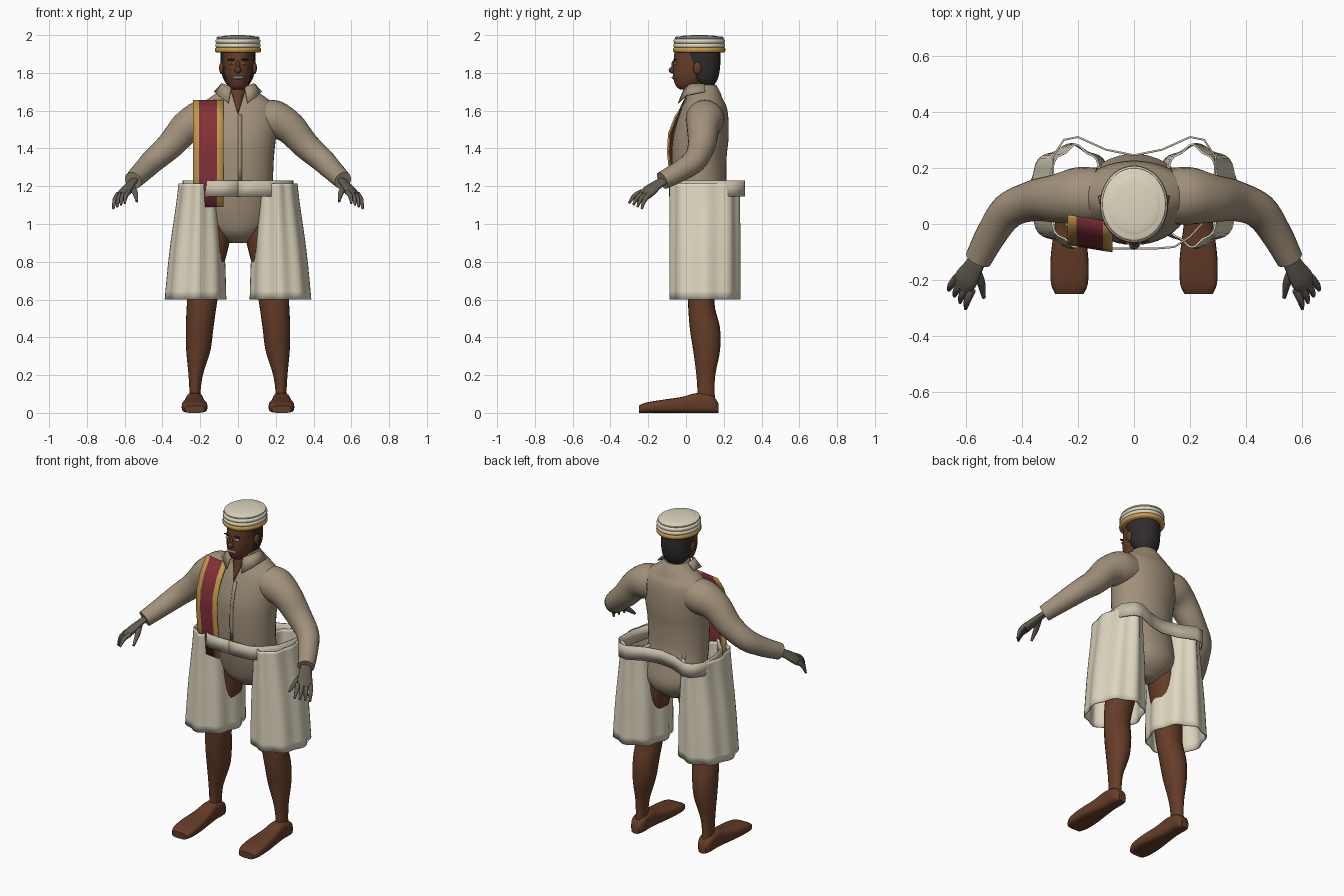
import bpy, bmesh, math
from mathutils import Vector

if "Cube" in bpy.data.objects:
    bpy.data.objects.remove(bpy.data.objects["Cube"])


def material(name, *rgb):
    m = bpy.data.materials.new(name)
    m.use_nodes = True
    m.diffuse_color = (*rgb, 1)
    m.node_tree.nodes["Principled BSDF"].inputs["Base Color"].default_value = (*rgb, 1)
    return m


SHIRT = material("tan_shirt", .36, .285, .2)
CREAM = material("cream_cloth", .74, .68, .53)
BELT = material("belt_beige", .58, .52, .41)
GOLD = material("gold_trim", .56, .32, .07)
RED = material("maroon", .23, .03, .042)
SKIN = material("brown_skin", .13, .046, .021)
HAIR = material("black_hair", .03, .025, .026)
GLOVE = material("grey_hands", .125, .108, .085)
LIPS = material("grey_lips", .17, .21, .21)
EYE = material("eye_white", .75, .7, .6)


def finish(name, bm, mats, thick=0):
    bmesh.ops.recalc_face_normals(bm, faces=bm.faces)
    me = bpy.data.meshes.new(name)
    bm.to_mesh(me)
    bm.free()
    ob = bpy.data.objects.new(name, me)
    bpy.context.collection.objects.link(ob)
    for m in mats:
        me.materials.append(m)
    bpy.ops.object.select_all(action="DESELECT")
    ob.select_set(True)
    bpy.context.view_layer.objects.active = ob
    bpy.ops.object.shade_smooth_by_angle(angle=math.radians(40))
    if thick:
        mod = ob.modifiers.new("thickness", "SOLIDIFY")
        mod.thickness, mod.offset = thick, 0
    return ob


def spline(secs, steps):
    # Catmull-Rom blend between sections of (centre, u, v)
    out = []
    for i in range(len(secs) - 1):
        a, b, c, d = (secs[max(0, min(len(secs) - 1, i + k))] for k in (-1, 0, 1, 2))
        for s in range(steps):
            t = s / steps
            out.append([(2 * q + (r - p) * t + (2 * p - 5 * q + 4 * r - w) * t**2
                         + (3 * q - p - 3 * r + w) * t**3) / 2
                        for p, q, r, w in zip(a, b, c, d)])
    return out + [secs[-1]]


def loft(name, secs, mat, steps=4, n=24, power=1, flute=0, cap=True, thick=0):
    bm = bmesh.new()
    rings = []
    for c, u, v in spline(secs, steps):
        ring = []
        for k in range(n):
            a = math.tau * k / n
            f = 1 + flute * math.cos(8 * a)
            x, y = (math.copysign(abs(w) ** power, w) * f for w in (math.cos(a), math.sin(a)))
            ring.append(bm.verts.new(c + u * x + v * y))
        rings.append(ring)
    for p, q in zip(rings, rings[1:]):
        for k in range(n):
            j = (k + 1) % n
            bm.faces.new((p[k], p[j], q[j], q[k]))
    if cap:
        bm.faces.new(rings[0])
        bm.faces.new(rings[-1])
    return finish(name, bm, [mat], thick)


def level(rows, s=1):
    # horizontal sections: height, centre x, half width, front y, back y
    return [(Vector((s * x, (f + b) / 2, z)), Vector((w, 0, 0)), Vector((0, (b - f) / 2, 0)))
            for z, x, w, f, b in rows]


def along(pts, ref, s=1, flat=1):
    # sections square to a path of x, y, z, radius
    P = [Vector((s * p[0], p[1], p[2])) for p in pts]
    ref = Vector((s * ref[0], ref[1], ref[2]))
    out = []
    for i, p in enumerate(P):
        t = (P[min(i + 1, len(P) - 1)] - P[max(i - 1, 0)]).normalized()
        u = (ref - t * ref.dot(t)).normalized()
        out.append((p, u * pts[i][3], t.cross(u) * pts[i][3] * flat))
    return out


def plate(name, rows, mats, thick=.007):
    # grid of points with one material per column
    bm = bmesh.new()
    V = [[bm.verts.new(p) for p in row] for row in rows]
    for a, b in zip(V, V[1:]):
        for k in range(len(a) - 1):
            bm.faces.new((a[k], a[k + 1], b[k + 1], b[k])).material_index = k % len(mats)
    return finish(name, bm, mats, thick)


def blob(name, loc, size, mat):
    bm = bmesh.new()
    bmesh.ops.create_uvsphere(bm, u_segments=16, v_segments=10, radius=1)
    for v in bm.verts:
        v.co = Vector(a * b + c for a, b, c in zip(v.co, size, loc))
    return finish(name, bm, [mat])


# torso in the shirt
TORSO = [(.9, 0, .05, .06, .15), (.95, 0, .13, 0, .22), (1.02, 0, .175, -.03, .25),
         (1.12, 0, .185, -.055, .235), (1.22, 0, .185, -.07, .215), (1.35, 0, .19, -.075, .215),
         (1.45, 0, .2, -.07, .225), (1.55, 0, .21, -.045, .225), (1.62, 0, .195, -.02, .215),
         (1.66, 0, .16, 0, .195), (1.7, 0, .105, .005, .18), (1.735, 0, .07, .015, .16)]
loft("shirt_torso", level(TORSO), SHIRT, n=40)


def chest(x, z, gap=.006):
    # point just in front of the shirt
    for (z0, _, w0, f0, b0), (z1, _, w1, f1, b1) in zip(TORSO, TORSO[1:]):
        if z0 <= z <= z1:
            t = (z - z0) / (z1 - z0)
            w, f, b = (p + (q - p) * t for p, q in ((w0, w1), (f0, f1), (b0, b1)))
            return (x, (f + b) / 2 - (b - f) / 2 * math.sqrt(max(0, 1 - (x / w) ** 2)) - gap, z)


plate("open_neck", [[chest(k * w, z) for k in (-1, 0, 1)] for z, w in
                    ((1.73, .04), (1.7, .036), (1.66, .024), (1.62, .012), (1.585, .001))], [SKIN])
plate("shirt_placket", [[chest(x, 1.58 - .07 * i) for x in (0, .02)] for i in range(6)], [SHIRT], .004)

# head, hair and face
loft("neck", level([(1.64, 0, .056, .03, .15), (1.7, 0, .055, .025, .145), (1.78, 0, .056, .02, .14)]), SKIN)
loft("head", level([(1.712, 0, .025, -.03, .02), (1.728, 0, .046, -.052, .07), (1.77, 0, .066, -.067, .13),
                    (1.81, 0, .075, -.069, .155), (1.86, 0, .078, -.066, .165), (1.92, 0, .078, -.06, .165)]), SKIN)
loft("hair", level([(1.735, 0, .058, .065, .15), (1.78, 0, .082, .02, .172), (1.85, 0, .091, -.005, .182),
                    (1.92, 0, .093, -.03, .182)]), HAIR)
blob("nose", (0, -.07, 1.815), (.018, .022, .018), SKIN)
blob("nose_bridge", (0, -.066, 1.838), (.01, .012, .028), SKIN)
blob("lips", (0, -.064, 1.775), (.034, .012, .009), LIPS)
for s, side in ((1, "left"), (-1, "right")):
    blob(side + "_eye", (s * .032, -.057, 1.85), (.014, .008, .006), EYE)
    blob(side + "_pupil", (s * .032, -.062, 1.85), (.005, .005, .005), HAIR)
    blob(side + "_eyebrow", (s * .034, -.058, 1.87), (.021, .008, .005), HAIR)
    blob(side + "_ear", (s * .087, .06, 1.825), (.013, .022, .032), SKIN)

# round cap of stacked bands
for name, z, h, r, mat in (("cap_gold_band", 1.908, .027, .121, GOLD), ("cap_lower_band", 1.933, .024, .119, CREAM),
                           ("cap_upper_band", 1.956, .023, .119, CREAM), ("cap_crown", 1.978, .014, .113, CREAM)):
    prof = [(0, .95), (.25, 1), (.75, 1), (1, .95)]
    loft(name, level([(z + t * h, 0, r * k, .07 - r * k * 1.14, .07 + r * k * 1.14) for t, k in prof]),
         mat, steps=2, n=40)
loft("cap_top", level([(z, 0, r, .07 - r * 1.14, .07 + r * 1.14) for z, r in
                       ((1.985, .1), (1.992, .093), (1.997, .07), (2, .03))]), CREAM, n=40)

for s, side in ((1, "left"), (-1, "right")):
    # collar flap
    plate(side + "_collar", [[(s * .035, -.005, 1.725), (s * .078, .03, 1.742), (s * .085, .1, 1.742)],
                             [(s * .05, -.04, 1.64), (s * .105, .0, 1.68), (s * .125, .1, 1.7)]], [SHIRT])
    # sleeve
    loft(side + "_sleeve", along([(.13, .1, 1.56, .1), (.2, .1, 1.55, .102), (.28, .09, 1.505, .086),
                                  (.36, .082, 1.415, .073), (.45, .045, 1.335, .064), (.51, -.04, 1.275, .055),
                                  (.555, -.125, 1.23, .048)], (0, 0, 1), s), SHIRT)
    # hand with fingers
    spread = (-.065, -.07, .02)
    loft(side + "_palm", along([(.545, -.1, 1.24, .032), (.57, -.15, 1.21, .036), (.597, -.195, 1.175, .045),
                                (.615, -.22, 1.15, .04)], spread, s, .5), GLOVE)
    for i in range(4):
        t = i / 3
        base = Vector((.632 - .055 * t, -.19 - .045 * t, 1.16 + .01 * t))
        tip = Vector((.66 - .06 * t, -.235 - .067 * t, 1.08 + .03 * t))
        mid = (base + tip) / 2 + Vector((.006, -.006, .008))
        loft(f"{side}_finger_{i + 1}", along([(*base, .014), (*mid, .0125), (*tip, .006)], spread, s), GLOVE, n=12)
    loft(side + "_thumb", along([(.568, -.16, 1.2, .02), (.545, -.21, 1.165, .015), (.535, -.262, 1.12, .007)],
                                spread, s), GLOVE, n=12)
    # bare leg and foot
    loft(side + "_leg", level([(1, .11, .085, .01, .2), (.88, .14, .09, .01, .2), (.75, .17, .088, .005, .18),
                               (.59, .19, .08, .01, .15), (.45, .203, .073, .02, .18), (.33, .21, .064, .038, .18),
                               (.2, .224, .038, .055, .155), (.1, .228, .029, .06, .152), (.04, .228, .034, .05, .16)],
                              s), SKIN)
    loft(side + "_foot", [(Vector((s * .23, y, h / 2)), Vector((w, 0, 0)), Vector((0, 0, h / 2))) for y, w, h in
                          ((.172, .025, .05), (.14, .044, .09), (.06, .046, .105), (-.02, .055, .085),
                           (-.12, .067, .07), (-.21, .066, .055), (-.25, .05, .038))], SKIN, power=.6)
    # wide fluted shorts leg, open at both ends
    loft(side + "_shorts_leg", level([(1.215, .207, .1, -.075, .275), (1.1, .21, .11, -.075, .275),
                                      (.85, .217, .137, -.077, .277), (.6, .225, .153, -.077, .277)], s),
         CREAM, n=64, flute=.045, cap=False, thick=.007)

# belt band around the waist
half = [(0, -.087), (.08, -.087), (.143, -.082), (.2, -.045), (.26, .02), (.285, .12),
        (.29, .24), (.25, .3), (.2, .31), (.1, .265), (0, .245)]
loop = half + [(-x, y) for x, y in half[-2::-1]]
plate("belt", [[(x, y, z) for x, y in loop] for z in (1.145, 1.23)], [BELT])

# sash panel with gold edges hanging from the right shoulder
columns = ((-.237, .015), (-.205, .01), (-.11, -.006), (-.077, -.011))
path = ((1.655, .015), (1.57, -.045), (1.48, -.08), (1.38, -.086), (1.25, -.072), (1.09, -.064))
plate("sash", [[(x, y + d, z) for x, d in columns] for z, y in path], [GOLD, RED, GOLD], .008)
